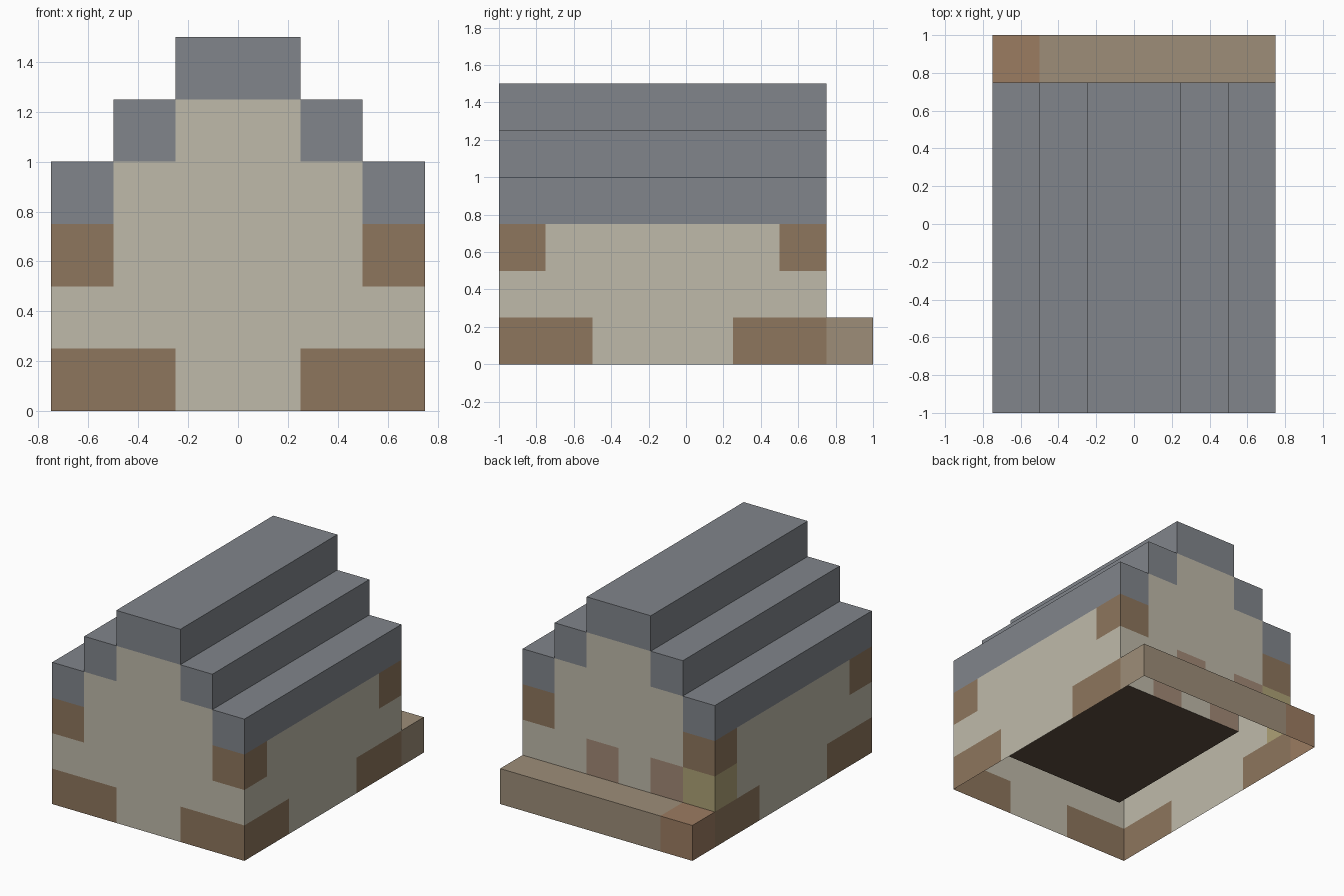
import bpy, bmesh
from mathutils import Vector

if "Cube" in bpy.data.objects:
    bpy.data.objects.remove(bpy.data.objects["Cube"])

# Block cottage: the house is laid out in cubes; only faces open to the air are kept
S = 0.25
ORIGIN = Vector((-0.75, -1.0, 0.0))

COLOURS = {
    "plaster_walls": (0.52, 0.49, 0.40),
    "timber_corners": (0.27, 0.18, 0.11),
    "stepped_roof": (0.22, 0.235, 0.26),
    "room_floor": (0.11, 0.075, 0.05),
    "back_ledge": (0.34, 0.27, 0.19),
    "ledge_end": (0.33, 0.20, 0.12),
    "back_wall_bricks": (0.36, 0.25, 0.18),
    "corner_lamp_block": (0.42, 0.36, 0.18),
}

cells = {}


def fill(part, xs, ys, zs):
    for i in xs:
        for j in ys:
            for k in zs:
                cells[i, j, k] = part


# Floor slab inside the room
fill("room_floor", range(1, 5), range(1, 6), [0])

# Side walls and gable walls
for i in (0, 5):
    fill("plaster_walls", [i], range(7), range(3))
for j in (0, 6):
    fill("plaster_walls", range(1, 5), [j], range(4))
    fill("plaster_walls", range(2, 4), [j], [4])

# Timber at the foot and head of each corner
for i, di in ((0, 1), (5, -1)):
    for j, dj in ((0, 1), (6, -1)):
        fill("timber_corners", [i, i + di], [j], [0])
        fill("timber_corners", [i], [j + dj], [0])
        fill("timber_corners", [i], [j], [2])

# Coloured blocks low on the back wall
fill("back_wall_bricks", [1, 3], [6], [1])
fill("corner_lamp_block", [0], [6], [1])

# Roof steps, mirrored about the ridge
for step in range(3):
    fill("stepped_roof", [step, 5 - step], range(7), [3 + step])

# Ledge behind the house
fill("back_ledge", range(1, 6), [7], [0])
fill("ledge_end", [0], [7], [0])


def exposed_faces(bm, cell):
    for axis in range(3):
        for side in (0, 1):
            n = list(cell)
            n[axis] += 1 if side else -1
            # the underside on the ground is open
            if tuple(n) in cells or n[2] < 0:
                continue
            u, v = (axis + 1) % 3, (axis + 2) % 3
            corners = []
            for a, b in ((0, 0), (1, 0), (1, 1), (0, 1)):
                p = Vector(cell)
                p[axis] += side
                p[u] += a
                p[v] += b
                corners.append(bm.verts.new(ORIGIN + p * S))
            bm.faces.new(corners if side else corners[::-1])


# One object per part, with flat neighbouring faces merged
for part, colour in COLOURS.items():
    bm = bmesh.new()
    for cell, owner in cells.items():
        if owner == part:
            exposed_faces(bm, cell)
    bmesh.ops.remove_doubles(bm, verts=bm.verts, dist=0.001)
    bmesh.ops.dissolve_limit(bm, angle_limit=0.01, verts=bm.verts, edges=bm.edges)
    mesh = bpy.data.meshes.new(part)
    bm.to_mesh(mesh)
    bm.free()
    mat = bpy.data.materials.new(part)
    mat.diffuse_color = (*colour, 1)
    mat.use_nodes = True
    mat.node_tree.nodes["Principled BSDF"].inputs["Base Color"].default_value = mat.diffuse_color
    mesh.materials.append(mat)
    bpy.context.collection.objects.link(bpy.data.objects.new(part, mesh))
